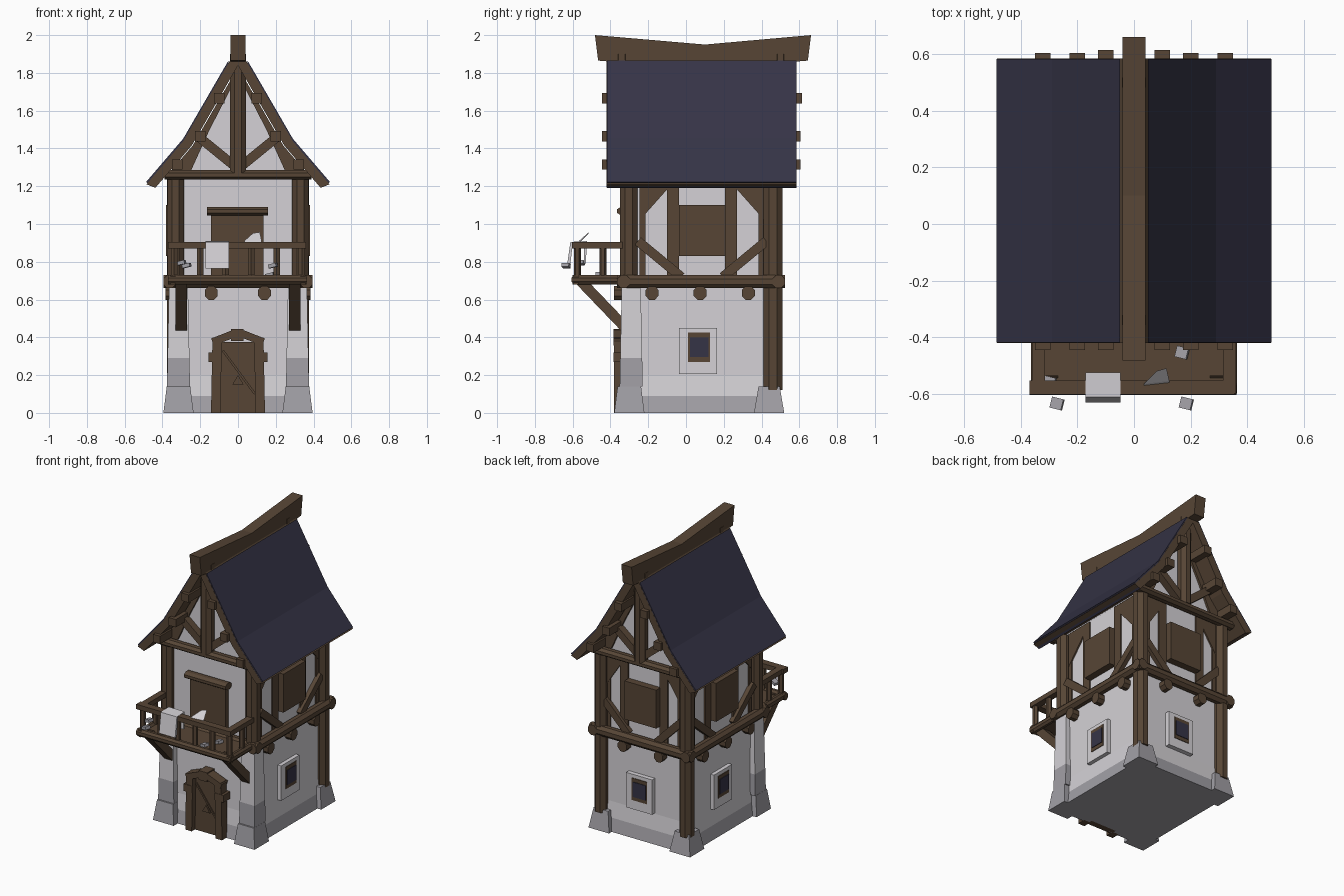
import bpy, bmesh, math
from mathutils import Vector


def material(name, r, g, b):
    m = bpy.data.materials.new(name)
    m.diffuse_color = (r, g, b, 1)
    return m


WOOD = material("brown wood", 0.095, 0.06, 0.036)
SLATE = material("dark blue slate", 0.036, 0.034, 0.062)
PLASTER = material("white plaster", 0.66, 0.64, 0.67)
STONE = material("grey stone", 0.36, 0.35, 0.38)


def finish(name, bm, *mats):
    bmesh.ops.recalc_face_normals(bm, faces=bm.faces)
    me = bpy.data.meshes.new(name)
    bm.to_mesh(me)
    bm.free()
    for m in mats:
        me.materials.append(m)
    ob = bpy.data.objects.new(name, me)
    bpy.context.collection.objects.link(ob)
    return ob


def loft(name, rings, *mats, rule=None):
    """Skin closed rings of equal length and cap both ends."""
    bm = bmesh.new()
    vs = [[bm.verts.new(p) for p in r] for r in rings]
    n = len(vs[0])
    for a, b in zip(vs, vs[1:]):
        for i in range(n):
            bm.faces.new((a[i], a[(i + 1) % n], b[(i + 1) % n], b[i]))
    bm.faces.new(vs[0][::-1])
    bm.faces.new(vs[-1])
    if rule:
        for f in bm.faces:
            f.material_index = rule(f.calc_center_median())
    return finish(name, bm, *mats)


def prism(name, pts, vec, mat):
    v = Vector(vec)
    return loft(name, [pts, [Vector(p) + v for p in pts]], mat)


def box(name, x0, x1, y0, y1, z0, z1, mat):
    return prism(name, [(x0, y0, z0), (x1, y0, z0), (x1, y1, z0), (x0, y1, z0)],
                 (0, 0, z1 - z0), mat)


def beam(name, p0, p1, w, h, mat=WOOD, sides=4):
    p0, p1 = Vector(p0), Vector(p1)
    d = (p1 - p0).normalized()
    s = Vector((1, 0, 0)) if abs(d.z) > 0.99 else d.cross(Vector((0, 0, 1))).normalized()
    u = s.cross(d)
    k = 0.5 / math.cos(math.pi / sides)
    ring = []
    for i in range(sides):
        a = (2 * i + 1) * math.pi / sides
        ring.append(s * (w * k * math.cos(a)) + u * (h * k * math.sin(a)))
    return loft(name, [[p0 + r for r in ring], [p1 + r for r in ring]], mat)


def rect(x0, x1, y0, y1, z):
    return [(x0, y0, z), (x1, y0, z), (x1, y1, z), (x0, y1, z)]


# Ground floor walls, flared and grey at the foot
loft("lower_walls",
     [rect(-0.335 - e, 0.335 + e, -0.305 - e, 0.46 + e, z)
      for z, e in ((0, 0.03), (0.09, 0.012), (0.2, 0), (0.7, 0))],
     PLASTER, STONE, rule=lambda c: 1 if c.z < 0.08 else 0)

# Upper walls with both gables
prism("upper_walls",
      [(-0.33, -0.3, 0.69), (0.33, -0.3, 0.69), (0.33, -0.3, 1.27), (0.22, -0.3, 1.43),
       (0, -0.3, 1.82), (-0.22, -0.3, 1.43), (-0.33, -0.3, 1.27)], (0, 0.76, 0), PLASTER)

# Roof: timber slab under a slate layer on each slope
OUT = [(0, 1.95), (0.29, 1.45), (0.485, 1.222)]
INN = [(0.437, 1.192), (0.245, 1.415), (0, 1.84)]
for s, side in ((1, "right"), (-1, "left")):
    slab = [(x, z - 0.012) for x, z in OUT] + INN
    prism("roof_boards_" + side, [(s * x, -0.42, z) for x, z in slab], (0, 1.005, 0), WOOD)
    slate = [(0.05, 1.866), (0.29, 1.452), (0.487, 1.222), (0.442, 1.19),
             (0.47, 1.215), (0.288, 1.435), (0.05, 1.845)]
    prism("roof_slates_" + side, [(s * x, -0.419, z) for x, z in slate], (0, 1.003, 0), SLATE)
    # Purlin ends poking out of the gables
    for x, z, e in ((0.1, 1.665, 0.615), (0.2, 1.465, 0.605), (0.322, 1.315, 0.605)):
        beam("purlin_" + side, (s * x, -0.445, z), (s * x, e, z), 0.055, 0.055)

# Sagging ridge beam
prism("ridge_beam", [(-0.04, y, z) for y, z in
                     ((-0.482, 2.0), (0.1, 1.95), (0.662, 2.0), (0.645, 1.865),
                      (0.1, 1.82), (-0.465, 1.865))], (0.08, 0, 0), WOOD)

# Gable timbers, front and back
for y, o, end in ((-0.3, -1, "front"), (0.46, 1, "back")):
    beam("tie_beam_" + end, (-0.39, y + o * 0.04, 1.26), (0.39, y + o * 0.04, 1.26),
         0.07, 0.05, sides=8)
    beam("king_post_" + end, (0, y + o * 0.04, 1.27), (0, y + o * 0.04, 1.9),
         0.085, 0.08, sides=8)
    for s in (1, -1):
        beam("gable_brace_" + end, (s * 0.01, y + o * 0.025, 1.3),
             (s * 0.225, y + o * 0.025, 1.475), 0.05, 0.05)
        rafter = [(0.0, 1.83), (0.24, 1.415), (0.385, 1.245), (0.25, 1.28), (0.15, 1.5), (0.0, 1.79)]
        prism("gable_rafter_" + end, [(s * x, y, z) for x, z in rafter], (0, o * 0.015, 0), WOOD)

# Corner posts, stone feet and front stone columns
for s, side in ((1, "right"), (-1, "left")):
    x = s * 0.33
    beam("front_post_" + side, (x, -0.303, 0.66), (x, -0.303, 1.26), 0.088, 0.094, sides=8)
    beam("back_post_" + side, (x, 0.46, 0.12), (x, 0.46, 1.26), 0.09, 0.1, sides=8)
    x = s * 0.315
    for yc, end in ((-0.3, "front"), (0.44, "back")):
        loft("stone_foot_%s_%s" % (end, side),
             [rect(x - w, x + w, yc - w, yc + w, z)
              for z, w in ((0, 0.08), (0.14, 0.062 if end == "front" else 0.056))], STONE)
    loft("stone_column_" + side,
         [rect(x - w, x + w, -0.29 - w, -0.29 + w, z)
          for z, w in ((0.14, 0.061), (0.29, 0.058), (0.68, 0.05))],
         PLASTER, STONE, rule=lambda c: 1 if c.z < 0.25 else 0)

# Belt beams around the first floor
for s in (1, -1):
    beam("belt_beam_side", (s * 0.362, -0.365, 0.695), (s * 0.362, 0.525, 0.695), 0.066, 0.07, sides=8)
for y in (-0.33, 0.49):
    beam("belt_beam_cross", (-0.395, y, 0.695), (0.395, y, 0.695), 0.066, 0.07, sides=8)

# Joist ends below the belt
for y in (-0.18, 0.075, 0.33):
    beam("side_joist", (-0.385, y, 0.635), (0.385, y, 0.635), 0.068, 0.075, sides=8)
for x in (-0.142, 0.14):
    beam("long_joist", (x, -0.38, 0.635), (x, 0.51, 0.635), 0.068, 0.075, sides=8)

# Wall frames: (u across, v up, d outwards), half width between the posts
FACES = {
    "right": (lambda u, v, d: Vector((0.33 + d, 0.085 + u, v)), 0.33),
    "left": (lambda u, v, d: Vector((-0.33 - d, 0.085 - u, v)), 0.33),
    "back": (lambda u, v, d: Vector((-u, 0.46 + d, v)), 0.29),
}
for face, (at, hw) in FACES.items():
    def plate(name, uv, d0, d1, mat):
        prism(name + "_" + face, [at(u, v, d0) for u, v in uv], at(0, 0, d1) - at(0, 0, d0), mat)

    def quad(name, u0, u1, v0, v1, d0, d1, mat):
        plate(name, [(u0, v0), (u1, v0), (u1, v1), (u0, v1)], d0, d1, mat)

    # Upper shutter with timber framing on both sides
    quad("shutter", -0.122, 0.125, 0.83, 1.1, -0.01, 0.05, WOOD)
    for s in (1, -1):
        quad("window_stud", s * 0.122, s * 0.185, 0.7, 1.26, -0.01, 0.01, WOOD)
        plate("corner_knee", [(s * hw, 1.02), (s * hw, 1.26), (s * 0.17, 1.26), (s * 0.17, 1.2)],
              -0.01, 0.01, WOOD)
        beam("foot_brace_" + face, at(s * (hw + 0.01), 0.91, 0.005), at(s * 0.11, 0.72, 0.005), 0.05, 0.05)
        plate("edge_stud", [(s * hw, 0.7), (s * hw, 1.25), (s * (hw - 0.03), 1.25), (s * (hw - 0.03), 0.7)],
              -0.01, 0.008, WOOD)
    # Lower window: plaster surround, timber rim and dark pane
    quad("window_surround", -0.122, 0.08, 0.205, 0.45, -0.01, 0.032, PLASTER)
    quad("window_rim", -0.075, 0.042, 0.27, 0.425, 0.03, 0.036, WOOD)
    quad("window_pane", -0.065, 0.035, 0.295, 0.4, 0.03, 0.04, SLATE)

# Front door with timber surround
box("front_door", -0.1, 0.1, -0.345, -0.3, 0, 0.375, WOOD)
beam("door_brace", (-0.08, -0.347, 0.33), (0.09, -0.347, 0.1), 0.012, 0.012)
prism("door_handle", [(-0.03, -0.345, 0.15), (0.03, -0.345, 0.15), (0, -0.345, 0.2)], (0, -0.012, 0), WOOD)
for s in (1, -1):
    beam("door_post", (s * 0.118, -0.352, 0), (s * 0.11, -0.352, 0.4), 0.05, 0.06)
    box("door_capital", s * 0.122 - 0.034, s * 0.122 + 0.034, -0.385, -0.31, 0.27, 0.32, WOOD)
    beam("door_arch", (s * 0.135, -0.35, 0.375), (s * 0.02, -0.35, 0.42), 0.07, 0.04)
box("door_keystone", -0.036, 0.03, -0.385, -0.3, 0.38, 0.445, WOOD)

# Balcony door
box("balcony_door", -0.143, 0.135, -0.33, -0.29, 0.71, 1.06, WOOD)
beam("balcony_lintel", (-0.165, -0.33, 1.068), (0.158, -0.33, 1.068), 0.07, 0.046, sides=8)

# Balcony deck, braces and railing
box("balcony_deck", -0.365, 0.36, -0.6, -0.3, 0.69, 0.715, WOOD)
beam("deck_edge", (-0.37, -0.583, 0.705), (0.362, -0.583, 0.705), 0.045, 0.05, sides=8)
beam("front_rail", (-0.37, -0.578, 0.888), (0.355, -0.578, 0.888), 0.05, 0.034)
for s in (1, -1):
    beam("deck_side", (s * 0.345, -0.6, 0.705), (s * 0.345, -0.33, 0.705), 0.04, 0.05, sides=8)
    beam("side_rail", (s * 0.338, -0.6, 0.888), (s * 0.338, -0.32, 0.888), 0.045, 0.034)
    beam("balcony_brace", (s * 0.3, -0.56, 0.7), (s * 0.3, -0.32, 0.45), 0.062, 0.055)
    beam("side_baluster", (s * 0.338, -0.44, 0.7), (s * 0.338, -0.44, 0.88), 0.033, 0.033, sides=6)
for x in (-0.338, -0.2, -0.065, 0.07, 0.205, 0.338):
    beam("baluster", (x, -0.575, 0.7), (x, -0.575, 0.88), 0.033, 0.033, sides=6)

# Cloths hung over the rail and small scraps beside it
prism("hanging_cloth", [(-0.172, y, z) for y, z in
                        ((-0.632, 0.765), (-0.612, 0.905), (-0.525, 0.91), (-0.53, 0.79),
                         (-0.54, 0.79), (-0.54, 0.895), (-0.6, 0.893), (-0.615, 0.765))],
      (0.125, 0, 0), PLASTER)
prism("folded_cloth", [(0.035, -0.575, 0.9), (0.125, -0.565, 0.9), (0.115, -0.52, 0.945), (0.08, -0.53, 0.94)],
      (0, 0.01, 0.012), PLASTER)
for x, y, z in ((-0.272, -0.635, 0.775), (0.185, -0.635, 0.775), (-0.3, -0.56, 0.79), (0.17, -0.455, 0.725)):
    beam("scrap", (x - 0.02, y + 0.005, z), (x + 0.02, y - 0.005, z + 0.01), 0.04, 0.02, STONE)
